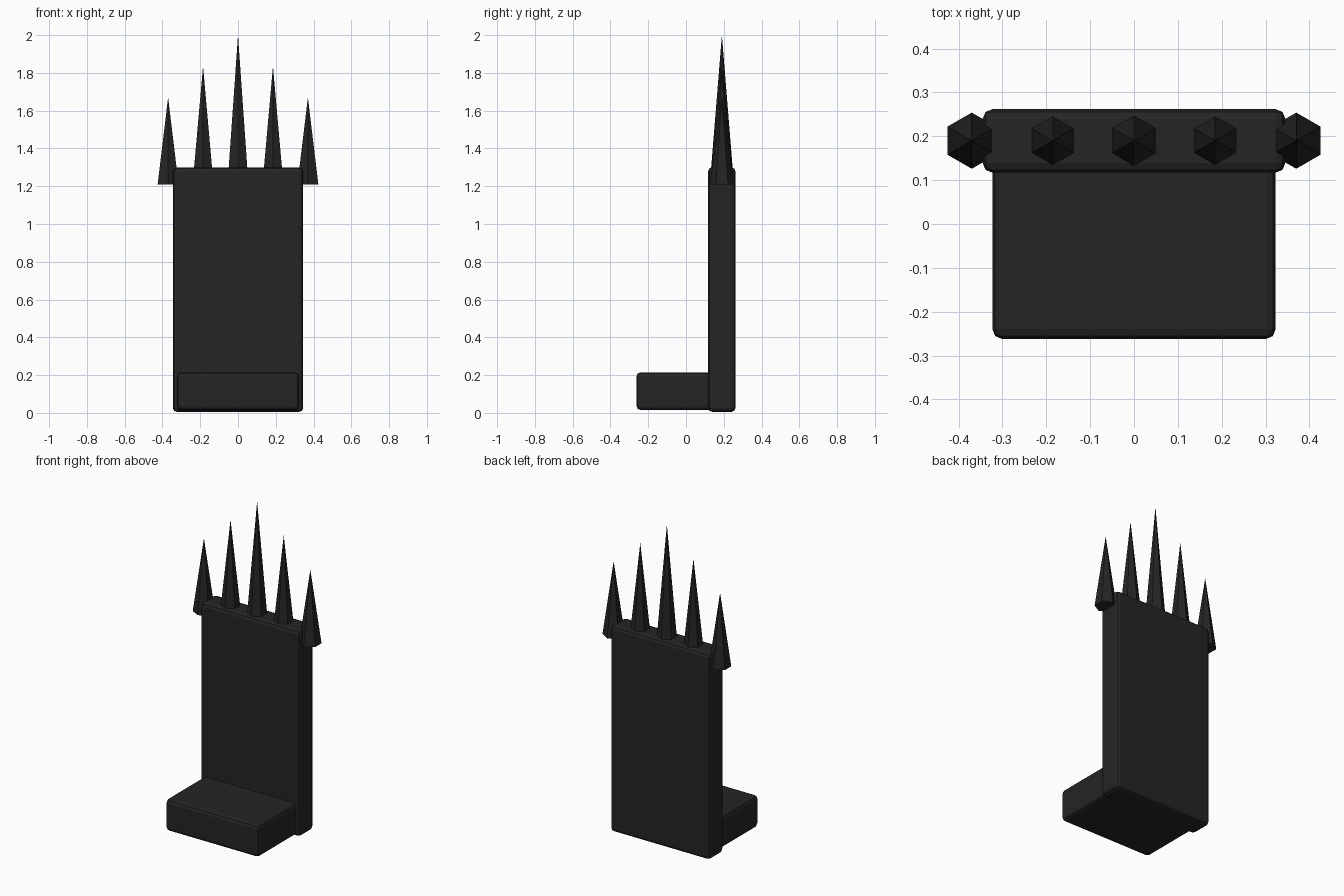
import bpy
import math

cube = bpy.data.objects.get("Cube")
if cube:
    bpy.data.objects.remove(cube, do_unlink=True)

black = bpy.data.materials.new("charcoal_black")
black.use_nodes = True
color = (0.018, 0.018, 0.018, 1)
black.diffuse_color = color
black.node_tree.nodes["Principled BSDF"].inputs["Base Color"].default_value = color


def slab(name, low, high, bevel):
    """Rounded box between two corners."""
    bpy.ops.mesh.primitive_cube_add(size=1)
    ob = bpy.context.object
    ob.name = name
    ob.location = [(a + b) / 2 for a, b in zip(low, high)]
    ob.scale = [b - a for a, b in zip(low, high)]
    bpy.ops.object.transform_apply(location=False, rotation=False, scale=True)
    mod = ob.modifiers.new("rounded_edges", "BEVEL")
    mod.width = bevel
    mod.segments = 2
    ob.data.materials.append(black)


def spike(name, x, tip):
    """Six-sided spike with corners facing front and back."""
    base = 1.21
    bpy.ops.mesh.primitive_cone_add(vertices=6, radius1=0.064, radius2=0,
                                    depth=tip - base,
                                    location=(x, 0.19, (tip + base) / 2))
    ob = bpy.context.object
    ob.name = name
    ob.data.materials.append(black)


# Tall back and low seat
slab("backrest", (-0.345, 0.117, 0.005), (0.345, 0.262, 1.3), 0.022)
slab("seat", (-0.323, -0.262, 0.015), (0.323, 0.19, 0.215), 0.022)

# Crown of spikes, tallest in the middle
spike("middle_spike", 0, 2.0)
for side, sign in (("left", 1), ("right", -1)):
    spike(side + "_inner_spike", sign * 0.185, 1.835)
    spike(side + "_outer_spike", sign * 0.37, 1.67)
